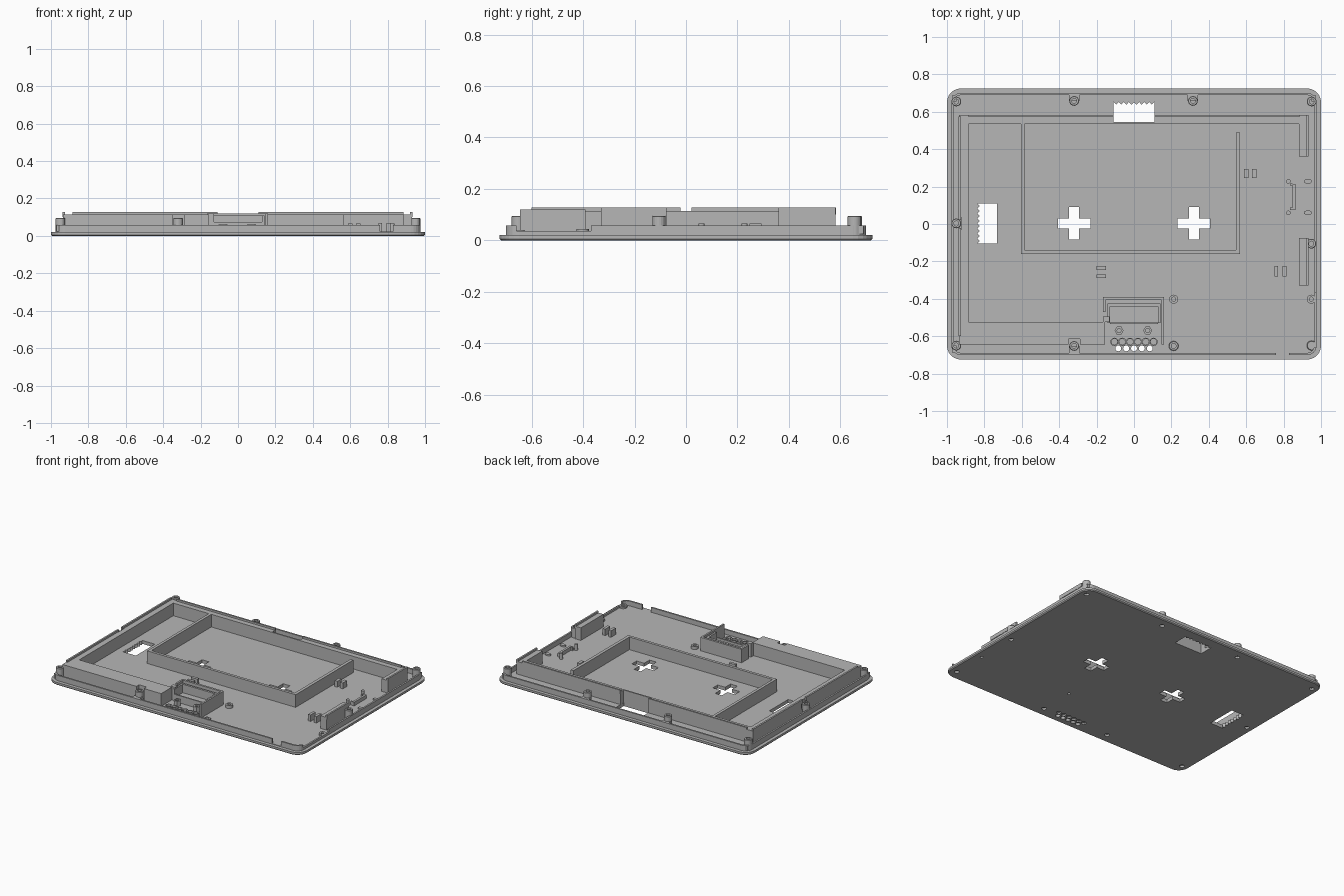
import bpy, bmesh, math

if "Cube" in bpy.data.objects:
    bpy.data.objects.remove(bpy.data.objects["Cube"])

grey = bpy.data.materials.new("grey plastic")
grey.diffuse_color = (0.47, 0.47, 0.47, 1)
grey.use_nodes = True
grey.node_tree.nodes["Principled BSDF"].inputs["Base Color"].default_value = grey.diffuse_color


def finish(name, bm):
    bmesh.ops.recalc_face_normals(bm, faces=bm.faces)
    me = bpy.data.meshes.new(name)
    bm.to_mesh(me)
    bm.free()
    me.materials.append(grey)
    ob = bpy.data.objects.new(name, me)
    bpy.context.collection.objects.link(ob)
    return ob


def loft(name, rings, capped=True):
    """Skin a stack of equal-length point rings."""
    bm = bmesh.new()
    vs = [[bm.verts.new(p) for p in r] for r in rings]
    n = len(vs[0])
    for a, b in zip(vs, vs[1:]):
        for i in range(n):
            j = (i + 1) % n
            bm.faces.new((a[i], a[j], b[j], b[i]))
    if capped:
        bm.faces.new(vs[0])
        bm.faces.new(vs[-1])
    return finish(name, bm)


def prism(name, pts, z0, z1):
    return loft(name, [[(x, y, z) for x, y in pts] for z in (z0, z1)])


def box(name, x0, x1, y0, y1, z0, z1):
    return prism(name, [(x0, y0), (x1, y0), (x1, y1), (x0, y1)], z0, z1)


def circle(x, y, r, n=20):
    return [(x + r * math.cos(math.tau * i / n), y + r * math.sin(math.tau * i / n)) for i in range(n)]


def turned(name, x, y, profile, n=20):
    return loft(name, [[(px, py, z) for px, py in circle(x, y, r, n)] for r, z in profile])


def rounded(inset, z, hx=1.0, hy=0.725, rad=0.075):
    r = rad - inset
    pts = []
    for k, (sx, sy) in enumerate(((1, 1), (-1, 1), (-1, -1), (1, -1))):
        for i in range(7):
            a = math.pi / 2 * (k + i / 6)
            pts.append((sx * (hx - rad) + r * math.cos(a), sy * (hy - rad) + r * math.sin(a), z))
    return pts


def cut(ob, *cutters):
    for c in cutters:
        m = ob.modifiers.new("cut", 'BOOLEAN')
        m.operation, m.solver, m.object = 'DIFFERENCE', 'EXACT', c
        bpy.context.view_layer.objects.active = ob
        bpy.ops.object.modifier_apply(modifier=m.name)
        bpy.data.objects.remove(c)


FLOOR, RIM, WALL, TOP = 0.024, 0.058, 0.114, 0.127

# Cover plate with stepped edge and raised rim
shell = loft("cover_plate", [rounded(0.006, 0), rounded(0, 0.006), rounded(0, 0.02), rounded(0.024, 0.02),
                             rounded(0.024, RIM), rounded(0.036, RIM), rounded(0.036, FLOOR)])
# Rim gaps: front slot and lowered right-hand stretch
cut(shell, box("c", 0.76, 0.83, -0.71, -0.6, FLOOR, 0.1),
    box("c", 0.93, 0.99, -0.66, -0.37, 0.037, 0.1))

# Cross-shaped openings
for cx in (-0.32, 0.32):
    a, b = 0.027, 0.087
    pts = [(b, -a), (b, a), (a, a), (a, b), (-a, b), (-a, a), (-b, a), (-b, -a), (-a, -a), (-a, -b), (a, -b), (a, -a)]
    cut(shell, prism("c", [(cx + x, 0.003 + y) for x, y in pts], -0.1, 0.2))


# Scalloped vents: a straight edge and a toothed edge
def vent(w, d0, d1):
    pts = [(-w, d0), (w, d0)]
    for i in range(17):
        pts.append((w - 2 * w * i / 16, d1 - (0.014 if i % 2 else 0)))
    return pts


cut(shell, prism("c", vent(0.109, 0.545, 0.652), -0.1, 0.2),
    prism("c", [(-d, s + 0.003) for s, d in vent(0.107, 0.733, 0.838)], -0.1, 0.2))

# Speaker perforations with raised collars
holes = [(-0.105 + 0.042 * i, -0.63) for i in range(6)] + [(-0.084 + 0.042 * i, -0.665) for i in range(5)]
for x, y in holes:
    cut(shell, prism("c", circle(x, y, 0.016, 12), -0.1, 0.2))
    if y > -0.64:
        turned("speaker_collar", x, y, [(0.022, FLOOR), (0.022, 0.04), (0.016, 0.04), (0.016, 0.01)], 12)

# Screw bosses, with recesses under the plate
bosses = [(-0.95, 0.655, 0.095), (0.95, 0.655, 0.095), (-0.95, 0.003, 0.095), (-0.95, -0.65, 0.095),
          (0.95, -0.65, 0.037), (-0.32, 0.658, 0.095), (0.315, 0.658, 0.095), (-0.32, -0.652, 0.095),
          (0.212, -0.652, 0.04), (0.948, -0.105, 0.095), (0.948, -0.402, 0.037), (0.212, -0.402, 0.045)]
for x, y, h in bosses:
    if y != -0.402:
        cut(shell, prism("c", circle(x, y, 0.016, 16), -0.1, 0.014))
    else:
        cut(shell, prism("c", circle(x, y, 0.01, 16), -0.1, 0.2))
    turned("screw_boss", x, y, [(0.026, 0.02), (0.026, h - 0.003), (0.023, h), (0.013, h), (0.013, 0.03)]
           if y != -0.402 else [(0.024, 0.023), (0.024, h), (0.011, h), (0.011, 0.024)])
    if abs(x) < 0.4 and abs(y) > 0.6:
        s = 1 if y > 0 else -1
        ys = sorted((y, s * 0.695))
        box("boss_support", x - 0.028, x + 0.028, ys[0], ys[1], FLOOR, min(h - 0.01, RIM))
    elif abs(x) > 0.9 and abs(y) > 0.6 and h > 0.05:
        s, t = math.copysign(1, x), math.copysign(1, y)
        box("boss_support", *sorted((x, s * 0.97)), *sorted((y, t * 0.69)), FLOOR, RIM)

# Thick perimeter walls
back = box("back_wall", -0.935, 0.93, 0.535, 0.582, 0.02, WALL)
cut(back, box("c", -0.11, 0.11, 0.545, 0.7, -0.1, 0.3))
left = box("left_wall", -0.935, -0.885, -0.645, 0.535, 0.02, WALL)
cut(left, box("c", -1, -0.922, -0.03, 0.035, RIM, 0.3))
front = box("front_wall", -0.885, -0.155, -0.645, -0.525, 0.02, WALL)
cut(front, box("c", -0.35, -0.29, -0.7, -0.615, FLOOR, 0.3))
box("right_back_wall", 0.882, 0.93, 0.36, 0.535, 0.02, WALL)
box("right_front_wall", 0.882, 0.93, -0.33, -0.075, 0.02, WALL)

# Thin locating ridges along the outer edges of the walls
for x0, x1 in ((-0.885, -0.11), (0.11, 0.885)):
    box("back_ridge", x0, x1, 0.572, 0.584, 0.1, TOP)
for y0, y1 in ((-0.6, -0.022), (0.022, 0.575)):
    box("left_ridge", -0.937, -0.925, y0, y1, 0.1, TOP)
for y0, y1 in ((0.36, 0.582), (-0.33, -0.075)):
    box("right_ridge", 0.92, 0.932, y0, y1, 0.1, TOP)

# Battery frame
box("frame_left", -0.605, -0.585, -0.16, 0.54, 0.02, WALL)
box("frame_front", -0.585, 0.545, -0.16, -0.14, 0.02, WALL)
box("frame_right", 0.545, 0.567, -0.16, 0.49, 0.02, WALL)

# Connector housing
box("housing_back", -0.165, 0.16, -0.405, -0.39, 0.02, 0.12)
box("housing_right", 0.148, 0.16, -0.645, -0.405, 0.02, 0.12)
box("housing_left", -0.165, -0.152, -0.47, -0.405, 0.02, 0.12)
box("housing_left_tab", -0.165, -0.13, -0.525, -0.495, 0.02, 0.12)
for x0, x1 in ((-0.142, -0.128), (0.128, 0.142)):
    box("cradle_side", x0, x1, -0.53, -0.425, 0.02, 0.11)
box("cradle_back", -0.128, 0.128, -0.44, -0.425, 0.02, 0.11)
box("cradle_front", -0.128, 0.128, -0.535, -0.525, 0.02, 0.075)
box("cradle_base", -0.128, 0.128, -0.525, -0.44, 0.02, 0.05)
for x in (-0.08, 0.073):
    turned("housing_post", x, -0.57, [(0.024, 0.02), (0.024, 0.06), (0.012, 0.06), (0.012, 0.03)], 6)

# Paired cable clips
for x in (0.6, 0.643):
    box("cable_clip", x - 0.011, x + 0.011, 0.247, 0.293, 0.02, 0.066)
for x in (0.76, 0.805):
    box("cable_clip", x - 0.01, x + 0.01, -0.28, -0.225, 0.02, 0.07)
for y in (-0.235, -0.28):
    box("cable_clip", -0.2, -0.15, y - 0.01, y + 0.01, 0.02, 0.066)

# Switch bracket and locating pins on the right
box("switch_bracket", 0.848, 0.864, 0.075, 0.215, 0.02, 0.05)
for y in (0.075, 0.205):
    box("bracket_tab", 0.835, 0.848, y, y + 0.012, 0.02, 0.05)
for y in (0.06, 0.228):
    turned("locating_pin", 0.825, y, [(0.012, 0.02), (0.012, 0.066)], 12)
    prism("oval_pad", [(0.93 + 1.7 * (x - 0.93), py) for x, py in circle(0.93, y, 0.013, 14)], 0.02, 0.034)
